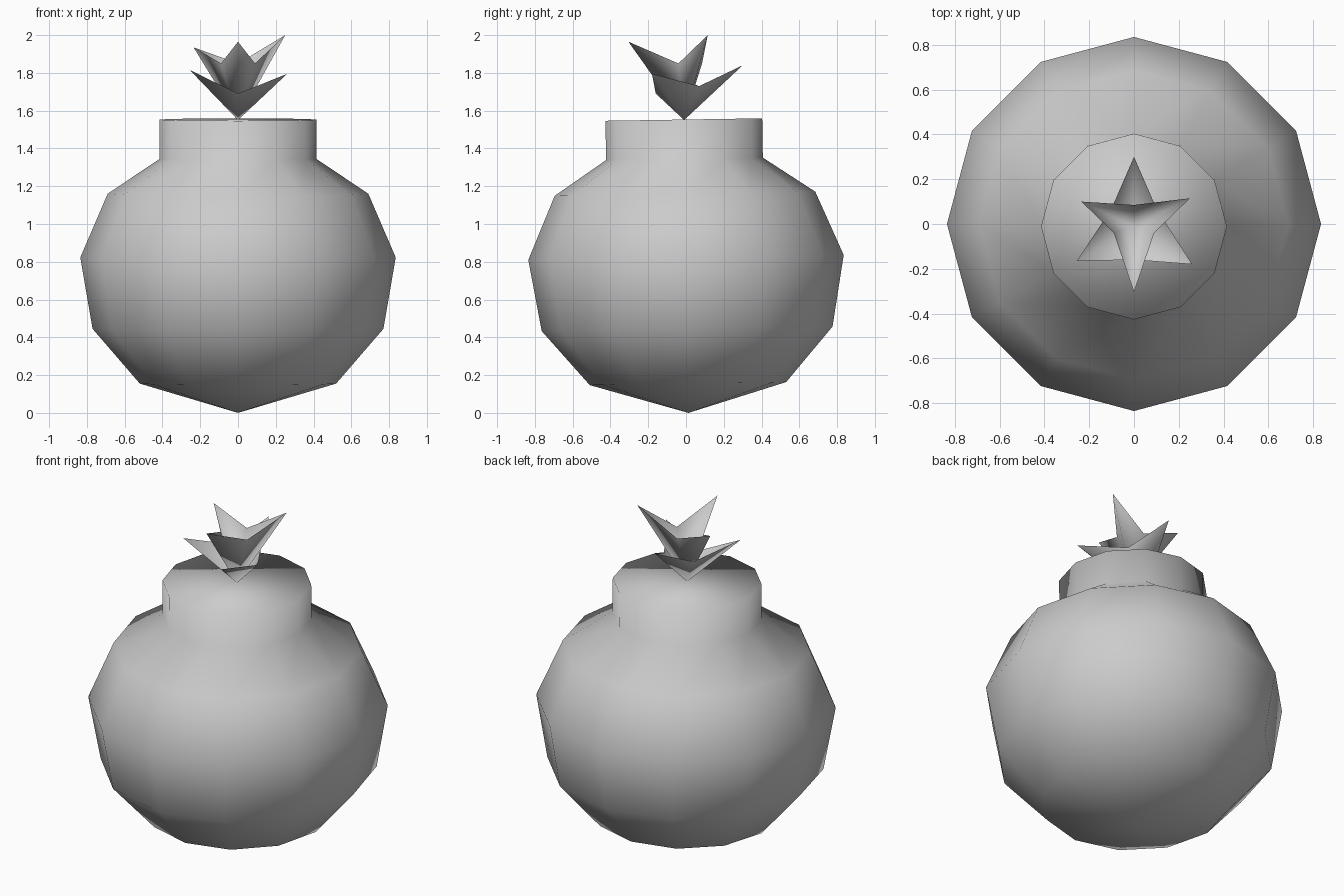
import bpy, bmesh, math
from mathutils import Matrix, Vector

cube = bpy.data.objects.get("Cube")
if cube:
    bpy.data.objects.remove(cube, do_unlink=True)

grey = bpy.data.materials.new("light_grey")
grey.use_nodes = True
grey.diffuse_color = (0.6, 0.6, 0.6, 1)
grey.node_tree.nodes["Principled BSDF"].inputs["Base Color"].default_value = (0.6, 0.6, 0.6, 1)


def finish(name, bm):
    """Turn a bmesh into a smooth-shaded object."""
    for face in bm.faces:
        face.smooth = True
    mesh = bpy.data.meshes.new(name)
    bm.to_mesh(mesh)
    bm.free()
    mesh.materials.append(grey)
    obj = bpy.data.objects.new(name, mesh)
    bpy.context.collection.objects.link(obj)
    return obj


def lathe(name, profile, sides=12):
    """Revolve a (radius, height) profile, pointed below and capped above."""
    bm = bmesh.new()
    rings = []
    for r, z in profile[1:]:
        angles = [math.tau * i / sides for i in range(sides)]
        rings.append([bm.verts.new((r * math.cos(a), r * math.sin(a), z)) for a in angles])
    point = bm.verts.new((0, 0, profile[0][1]))
    for i in range(sides):
        j = (i + 1) % sides
        bm.faces.new((point, rings[0][j], rings[0][i]))
        for low, high in zip(rings, rings[1:]):
            bm.faces.new((low[i], low[j], high[j], high[i]))
    bm.faces.new(rings[-1])
    return bm


def spark_cup(name, base, rim):
    """Open star-shaped cup: tips and valleys alternate counter-clockwise."""
    bm = bmesh.new()
    bottom = bm.verts.new(base)
    verts = [bm.verts.new(p) for p in rim]
    for a, b in zip(verts, verts[1:] + verts[:1]):
        bm.faces.new((bottom, b, a))
    return finish(name, bm)


# Round body with its neck, leaning very slightly
body = lathe("body", [(0, 0), (0.52, 0.155), (0.77, 0.445), (0.835, 0.823),
                      (0.69, 1.16), (0.415, 1.345), (0.415, 1.553)])
centre = Vector((0, 0, 0.823))
bmesh.ops.rotate(body, verts=body.verts, cent=centre,
                 matrix=Matrix.Rotation(math.radians(0.9), 3, "X"))
finish("body", body)

# Spark: a tall inner cup and a wider outer cup
base = (0, -0.01, 1.55)
spark_cup("inner_spark", base, [
    (0.25, 0.115, 2.0), (0, 0.085, 1.85), (-0.235, 0.10, 1.935),
    (-0.09, -0.04, 1.85), (0, -0.305, 1.965), (0.09, -0.04, 1.85)])
spark_cup("outer_spark", base, [
    (0, 0.30, 1.84), (-0.1, 0.07, 1.73), (-0.255, -0.165, 1.815),
    (0, -0.16, 1.69), (0.26, -0.18, 1.795), (0.1, 0.07, 1.73)])
